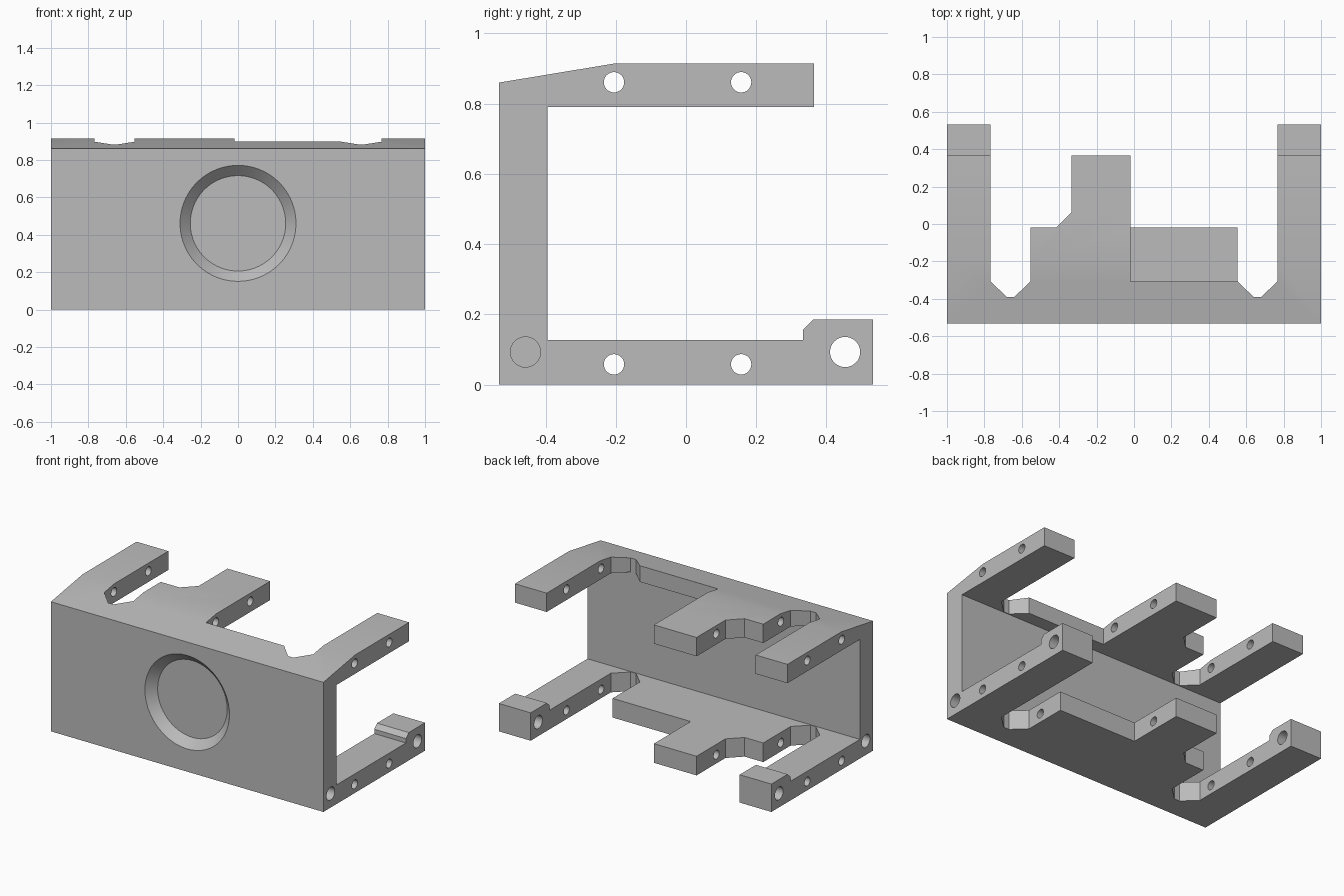
import bpy
import bmesh
import math
from mathutils import Matrix, Vector

cube = bpy.data.objects.get("Cube")
if cube:
    bpy.data.objects.remove(cube)

grey = bpy.data.materials.new("plain grey")
grey.use_nodes = True
colour = (0.5, 0.5, 0.5, 1)
grey.diffuse_color = colour
grey.node_tree.nodes["Principled BSDF"].inputs["Base Color"].default_value = colour


def finish(name, bm):
    bmesh.ops.recalc_face_normals(bm, faces=bm.faces)
    mesh = bpy.data.meshes.new(name)
    bm.to_mesh(mesh)
    bm.free()
    mesh.materials.append(grey)
    obj = bpy.data.objects.new(name, mesh)
    bpy.context.collection.objects.link(obj)
    return obj


def prism(name, points, place, low, high):
    """Extrude a 2D outline; place(u, v, w) maps it into space."""
    bm = bmesh.new()
    face = bm.faces.new([bm.verts.new(place(u, v, low)) for u, v in points])
    moved = bmesh.ops.extrude_face_region(bm, geom=[face])["geom"]
    shift = Vector(place(0, 0, high)) - Vector(place(0, 0, low))
    bmesh.ops.translate(bm, vec=shift,
                        verts=[g for g in moved if isinstance(g, bmesh.types.BMVert)])
    return finish(name, bm)


def box(name, x0, x1, y0, y1, z0, z1):
    return prism(name, [(x0, y0), (x1, y0), (x1, y1), (x0, y1)],
                 lambda u, v, w: (u, v, w), z0, z1)


def round_cutter(name, centre, axis, r1, r2, depth, segments=32):
    """Cylinder or cone running from r1 to r2 along the axis."""
    bm = bmesh.new()
    turn = Vector(axis).to_track_quat("Z", "Y").to_matrix().to_4x4()
    bmesh.ops.create_cone(bm, cap_ends=True, segments=segments, radius1=r1, radius2=r2,
                          depth=depth,
                          matrix=Matrix.Translation(centre) @ turn
                          @ Matrix.Translation((0, 0, depth / 2)))
    bmesh.ops.remove_doubles(bm, verts=bm.verts, dist=1e-5)
    return finish(name, bm)


def carve(target, tool, operation="DIFFERENCE"):
    mod = target.modifiers.new("carve", "BOOLEAN")
    mod.operation = operation
    mod.solver = "EXACT"
    mod.object = tool
    tool.hide_render = True
    bpy.context.view_layer.objects.active = target
    bpy.ops.object.modifier_apply(modifier=mod.name)
    bpy.data.objects.remove(tool)


# C-shaped side profile, drawn in y and z
FRONT, WALL, BACK = -0.533, -0.395, 0.533
side = [(FRONT, 0), (BACK, 0), (BACK, 0.185), (0.362, 0.185), (0.333, 0.156),
        (0.333, 0.127), (WALL, 0.127), (WALL, 0.79), (0.365, 0.79),
        (0.365, 0.915), (-0.2, 0.915), (FRONT, 0.86)]
bracket = prism("bracket_body", side, lambda u, v, w: (w, u, v), -1, 1)

# Plan outline: two arms, chamfered notches and a middle tab
notch = [(0.767, -0.307), (0.68, -0.39), (0.64, -0.39), (0.553, -0.307)]
arm = [(1.1, -0.7), (1.1, 0.7), (0.767, 0.7)] + notch
middle = [(0.553, -0.02), (-0.02, -0.02), (-0.02, 0.365), (-0.333, 0.365),
          (-0.333, 0.063), (-0.416, -0.02), (-0.553, -0.02)]
plan = arm + middle + [(-x, y) for x, y in reversed(arm)]
carve(bracket, prism("plan_cutter", plan, lambda u, v, w: (u, v, w), -0.1, 1.1),
      "INTERSECT")

# Keep the raised end blocks on the arms only, and open the upper plate
carve(bracket, box("block_cutter", -0.7, 0.7, 0.2, 0.6, 0.127, 0.4))
carve(bracket, box("upper_cutter", -0.02, 0.62, -0.307, 0.1, 0.5, 1.2))

# Cross holes through arms and tabs
for y in (-0.205, 0.157):
    for z in (0.058, 0.861):
        carve(bracket, round_cutter("pin_cutter", (-1.1, y, z), (1, 0, 0),
                                    0.029, 0.029, 2.2))
carve(bracket, round_cutter("hinge_cutter", (-1.1, 0.453, 0.093), (1, 0, 0),
                            0.043, 0.043, 2.2))

# Blind drilled holes with conical tips at both lower front corners
for s in (-1, 1):
    tip = round_cutter("drill_cutter", (s * 0.8, -0.457, 0.093), (-s, 0, 0),
                       0.043, 0, 0.026)
    shaft = round_cutter("shaft_cutter", (s * 1.1, -0.457, 0.093), (-s, 0, 0),
                         0.043, 0.043, 0.3)
    carve(bracket, shaft)
    carve(bracket, tip)

# Shallow round recess with a sloped rim
carve(bracket, round_cutter("recess_cutter", (0, FRONT - 0.02, 0.461), (0, 1, 0),
                            0.33, 0.255, 0.075, 96))

bpy.ops.object.select_all(action="DESELECT")
bracket.select_set(True)
bpy.context.view_layer.objects.active = bracket
bpy.ops.object.shade_smooth_by_angle(angle=math.radians(20))
